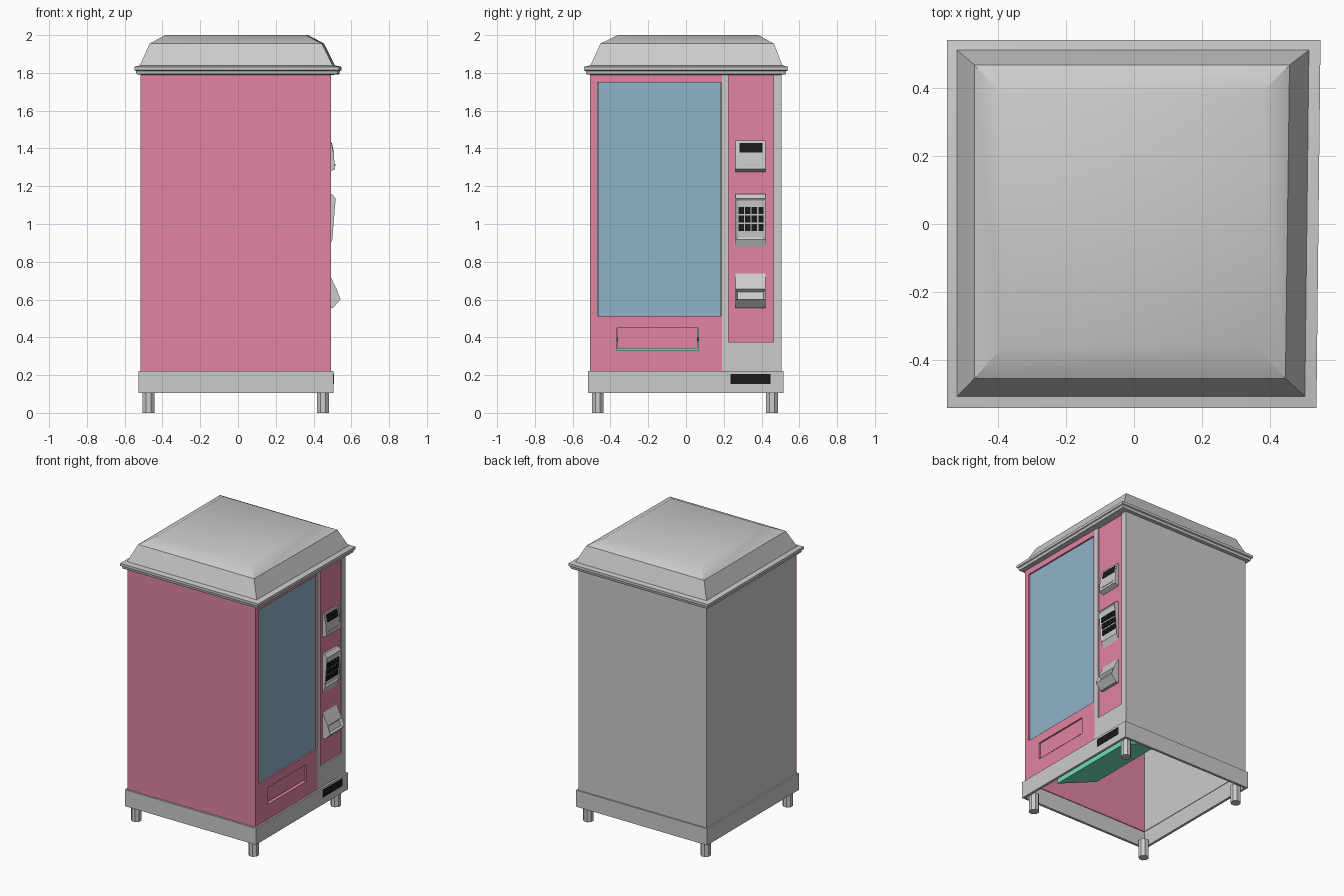
import bpy, bmesh, math

if "Cube" in bpy.data.objects:
    bpy.data.objects.remove(bpy.data.objects["Cube"])


def material(name, rgb):
    m = bpy.data.materials.new(name)
    m.diffuse_color = (*rgb, 1)
    m.use_nodes = True
    m.node_tree.nodes["Principled BSDF"].inputs["Base Color"].default_value = m.diffuse_color
    return m


PINK = material("pink_paint", (0.75, 0.23, 0.36))
BLUE = material("blue_glass", (0.28, 0.45, 0.59))
TEAL = material("teal_lining", (0.16, 0.72, 0.48))
BLACK = material("black_plastic", (0.01, 0.01, 0.01))


def finish(name, bm, mat=None):
    me = bpy.data.meshes.new(name)
    bm.to_mesh(me)
    bm.free()
    ob = bpy.data.objects.new(name, me)
    bpy.context.collection.objects.link(ob)
    if mat:
        me.materials.append(mat)
    return ob


def loft(name, rings, mat=None, caps=True):
    """Skin between rectangles given as (x0, x1, y0, y1, z)."""
    bm = bmesh.new()
    loops = [[bm.verts.new(p) for p in ((a, c, z), (b, c, z), (b, d, z), (a, d, z))]
             for a, b, c, d, z in rings]
    for lo, hi in zip(loops, loops[1:]):
        for i in range(4):
            j = (i + 1) % 4
            bm.faces.new((lo[i], lo[j], hi[j], hi[i]))
    if caps:
        bm.faces.new(loops[0][::-1])
        bm.faces.new(loops[-1])
    return finish(name, bm, mat)


def box(name, x, y, z, mat=None):
    return loft(name, [(*x, *y, z[0]), (*x, *y, z[1])], mat)


def prism(name, profile, y, mat=None, recess=None):
    """Extrude an xz profile along y; recess = (side index, rim, depth)."""
    bm = bmesh.new()
    a, b = ([bm.verts.new((px, yy, pz)) for px, pz in profile] for yy in y)
    n = len(profile)
    sides = [bm.faces.new((a[i], a[(i + 1) % n], b[(i + 1) % n], b[i])) for i in range(n)]
    bm.faces.new(a)
    bm.faces.new(b)
    bmesh.ops.recalc_face_normals(bm, faces=bm.faces)
    if recess:
        i, rim, depth = recess
        bmesh.ops.inset_individual(bm, faces=[sides[i]], thickness=rim)
        bmesh.ops.translate(bm, verts=sides[i].verts, vec=-sides[i].normal * depth)
    return finish(name, bm, mat)


def solidify(ob, thickness):
    m = ob.modifiers.new("thickness", 'SOLIDIFY')
    m.thickness = thickness
    m.offset = -1


def frame(name, x, ys, zs, holes, mat=None, thickness=0.025):
    """Panel facing +x, cut into a grid with some cells left open."""
    bm = bmesh.new()
    v = [[bm.verts.new((x, y, z)) for z in zs] for y in ys]
    for i in range(len(ys) - 1):
        for j in range(len(zs) - 1):
            if (i, j) not in holes:
                bm.faces.new((v[i][j], v[i + 1][j], v[i + 1][j + 1], v[i][j + 1]))
    solidify(finish(name, bm, mat), thickness)


# Cabinet walls, open underneath
X0, X1, Y0, Y1, Z0, Z1 = -0.515, 0.492, -0.507, 0.505, 0.22, 1.80
box("front_wall", (X0, X1), (Y0, Y0 + 0.01), (Z0, Z1), PINK)
box("back_wall", (X0, X1 - 0.002), (Y1 - 0.01, Y1), (Z0, Z1))
box("left_wall", (X0, X0 + 0.01), (Y0 + 0.01, Y1 - 0.01), (Z0, Z1))

# Door with window and flap openings, and the control column
frame("door_frame", X1 + 0.001, [Y0, -0.468, -0.365, 0.065, 0.184, 0.19],
      [Z0, 0.33, 0.45, 0.514, 1.75, Z1],
      {(2, 1), (1, 3), (2, 3), (3, 3)}, PINK)
frame("control_frame", X1, [0.19, 0.225, 0.462, Y1], [Z0, 0.376, 1.79, Z1], {(1, 1)})
box("control_panel", (0.468, 0.482), (0.224, 0.463), (0.375, 1.791), PINK)
box("window_glass", (0.474, 0.482), (-0.466, 0.182), (0.514, 1.75), BLUE)
box("dispenser_flap", (0.472, 0.482), (-0.362, 0.062), (0.341, 0.452), PINK)

# Inner lining with sloped delivery tray
prism("inner_lining", [(0.464, 1.77), (0.464, 0.40), (0.25, 0.38), (0.25, 0.285),
                       (-0.08, 0.42), (-0.08, 1.77)], (-0.47, 0.186), TEAL)

# Base skirt, legs and lower vent
base = (-0.526, 0.505, -0.52, 0.515)
skirt = loft("base_skirt", [(*base, 0.105), (*base, 0.222)], caps=False)
solidify(skirt, 0.025)
box("base_vent", (0.50, 0.507), (0.235, 0.447), (0.154, 0.207), BLACK)
for sx, lx in (("left", -0.473), ("right", 0.45)):
    for sy, ly in (("front", -0.467), ("back", 0.455)):
        bpy.ops.mesh.primitive_cylinder_add(vertices=8, radius=0.034, depth=0.125,
                                            location=(lx, ly, 0.0625),
                                            rotation=(0, 0, math.pi / 8))
        bpy.context.object.name = f"{sy}_{sx}_leg"

# Roof with overhanging rim
roof = loft("roof", [(-0.515, 0.50, -0.507, 0.505, 1.79),
                     (-0.537, 0.53, -0.527, 0.527, 1.793),
                     (-0.541, 0.534, -0.531, 0.531, 1.81),
                     (-0.549, 0.541, -0.539, 0.539, 1.814),
                     (-0.549, 0.541, -0.539, 0.539, 1.832),
                     (-0.519, 0.507, -0.506, 0.510, 1.84),
                     (-0.468, 0.450, -0.453, 0.466, 1.955),
                     (-0.385, 0.365, -0.360, 0.383, 2.0)])
for v in roof.data.vertices:
    if v.co.x > 0:
        v.co.x += 0.006 * (1 if v.co.y > 0 else -1)
bpy.context.view_layer.objects.active = roof
bpy.ops.object.select_all(action='DESELECT')
roof.select_set(True)
bpy.ops.object.shade_smooth_by_angle()

# Note reader with display and slot
DEV = (0.263, 0.42)
prism("note_reader", [(0.475, 1.443), (0.492, 1.443), (0.507, 1.372), (0.513, 1.29),
                      (0.475, 1.272)], DEV)
prism("note_display", [(0.480, 1.43), (0.497, 1.43), (0.508, 1.378), (0.480, 1.378)],
      (0.283, 0.405), BLACK)
box("note_slot", (0.50, 0.515), (0.289, 0.396), (1.308, 1.318))

# Keypad housing and its twelve keys
prism("keypad_housing", [(0.475, 1.158), (0.497, 1.158), (0.517, 1.135), (0.499, 0.918),
                         (0.475, 0.863)], DEV, recess=(2, 0.015, 0.007))
for row in range(3):
    for col in range(4):
        y, z = 0.278 + col * 0.035, 0.962 + row * 0.046
        x = 0.499 + (z - 0.918) * 0.083
        box(f"key_{row}_{col}", (x - 0.015, x - 0.001), (y, y + 0.028), (z, z + 0.037), BLACK)

# Coin return cup
prism("coin_return", [(0.475, 0.737), (0.482, 0.737), (0.522, 0.655), (0.543, 0.60),
                      (0.502, 0.556), (0.475, 0.556)], DEV, recess=(2, 0.012, 0.02))
